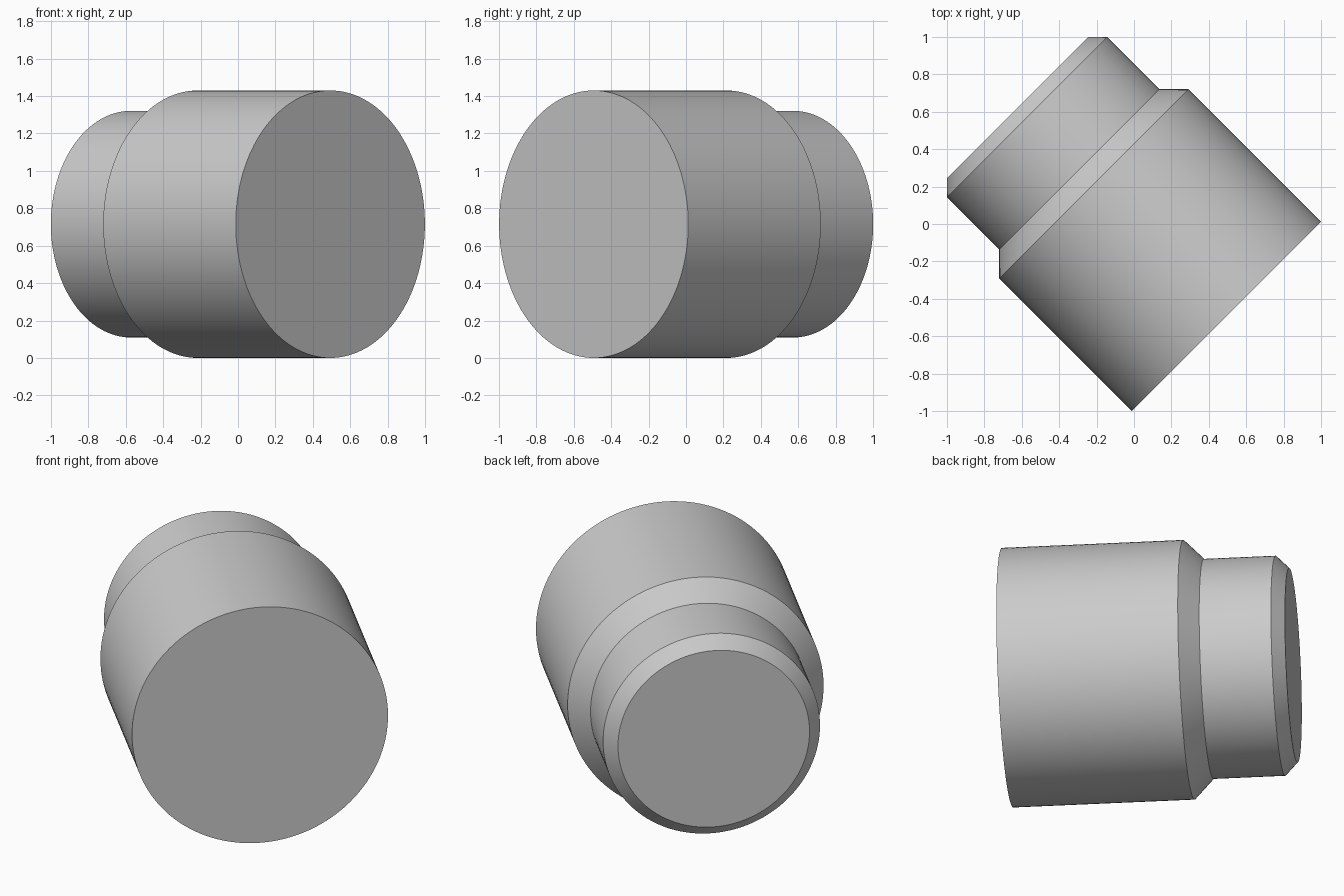
import bpy
import bmesh
import math
from mathutils import Matrix, Vector

cube = bpy.data.objects.get("Cube")
if cube:
    bpy.data.objects.remove(cube, do_unlink=True)

SEGMENTS = 128
RADIUS = 0.715

grey = bpy.data.materials.new("plain grey")
grey.use_nodes = True
grey.diffuse_color = (0.6, 0.6, 0.6, 1)
grey.node_tree.nodes["Principled BSDF"].inputs["Base Color"].default_value = (0.6, 0.6, 0.6, 1)

# Half profile of the stepped plug: (radius, distance along the axis)
profile = [
    (RADIUS, -0.698),   # wide flat end
    (RADIUS, 0.304),    # start of sloped shoulder
    (0.606, 0.413),     # narrow neck
    (0.606, 0.809),     # start of end chamfer
    (0.535, 0.88),      # narrow flat end
]

# Turn the profile into rings, bridge them and cap both ends
bm = bmesh.new()
rings = []
for radius, height in profile:
    ring = bmesh.ops.create_circle(bm, segments=SEGMENTS, radius=radius,
                                   matrix=Matrix.Translation((0, 0, height)))
    rings.append(ring["verts"])
for low, high in zip(rings, rings[1:]):
    for i in range(SEGMENTS):
        j = (i + 1) % SEGMENTS
        bm.faces.new((low[i], low[j], high[j], high[i]))
bm.faces.new(rings[0])
bm.faces.new(rings[-1])
bmesh.ops.recalc_face_normals(bm, faces=bm.faces)

# Lay the axis level, on the diagonal toward back right, resting on the ground
turn = Vector((-1, 1, 0)).to_track_quat("Z", "Y").to_matrix().to_4x4()
bm.transform(Matrix.Translation((0, 0, RADIUS)) @ turn)

mesh = bpy.data.meshes.new("stepped_plug")
bm.to_mesh(mesh)
bm.free()
mesh.materials.append(grey)
plug = bpy.data.objects.new("stepped_plug", mesh)
bpy.context.collection.objects.link(plug)

# Smooth round walls with crisp rims
bpy.ops.object.select_all(action="DESELECT")
plug.select_set(True)
bpy.context.view_layer.objects.active = plug
bpy.ops.object.shade_smooth_by_angle(angle=math.radians(30))
